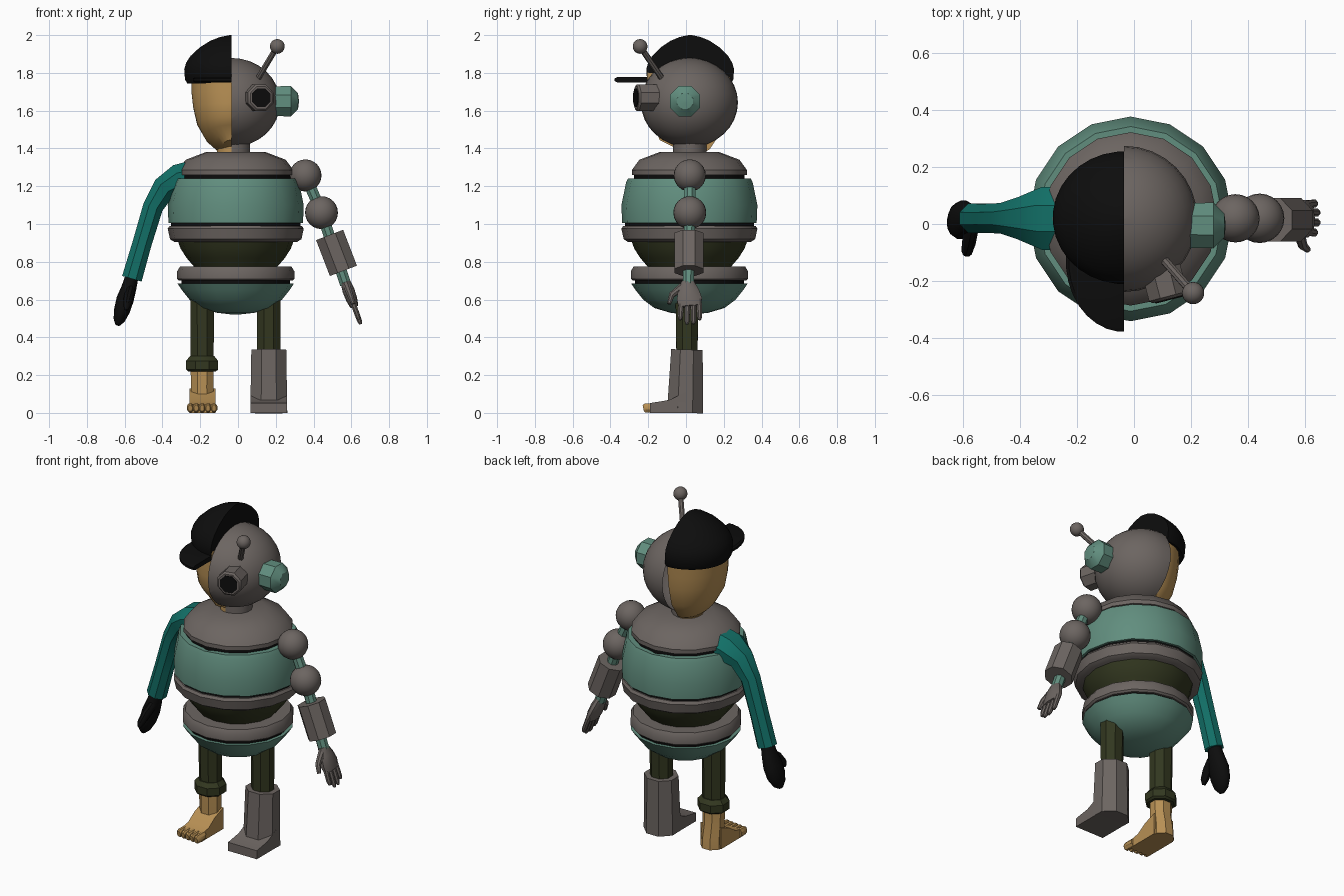
import bpy, bmesh, math
from mathutils import Vector, Matrix

if "Cube" in bpy.data.objects:
    bpy.data.objects.remove(bpy.data.objects["Cube"])


def material(name, r, g, b):
    m = bpy.data.materials.new(name)
    m.diffuse_color = (r, g, b, 1)
    m.use_nodes = True
    m.node_tree.nodes["Principled BSDF"].inputs["Base Color"].default_value = m.diffuse_color
    return m


GRAY = material("warm gray metal", .15, .13, .12)
TEAL = material("pale teal metal", .12, .27, .21)
SLEEVE = material("deep teal cloth", .006, .16, .135)
OLIVE = material("dark olive", .032, .038, .014)
SKIN = material("tan skin", .48, .28, .09)
BLACK = material("black", .004, .004, .004)
SEAM = -.035          # plane that splits the head
CX, CY = -.012, .018  # body axis


def finish(name, bm, mat, keep=0):
    """Make the object; keep=1 keeps x above the seam, -1 below it."""
    if keep:
        cut = bmesh.ops.bisect_plane(bm, geom=bm.verts[:] + bm.edges[:] + bm.faces[:],
                                     plane_co=(SEAM, 0, 0), plane_no=(keep, 0, 0), clear_inner=True)
        edges = [e for e in cut["geom_cut"] if isinstance(e, bmesh.types.BMEdge)]
        bmesh.ops.holes_fill(bm, edges=edges, sides=0)
    bmesh.ops.recalc_face_normals(bm, faces=bm.faces)
    me = bpy.data.meshes.new(name)
    bm.to_mesh(me)
    bm.free()
    me.materials.append(mat)
    me.shade_smooth()
    me.set_sharp_from_angle(angle=math.radians(35))
    ob = bpy.data.objects.new(name, me)
    bpy.context.collection.objects.link(ob)
    return ob


def tube(name, mat, rings, n=8, ref=(0, 1, 0), phase=.5, keep=0):
    """Loft elliptical rings (centre, radius along ref, other radius)."""
    bm = bmesh.new()
    pts = [Vector(r[0]) for r in rings]
    loops = []
    for i, (c, ra, rb) in enumerate(rings):
        t = (pts[min(i + 1, len(pts) - 1)] - pts[max(i - 1, 0)]).normalized()
        u = Vector(ref)
        u = (u - t * u.dot(t)).normalized()
        v = t.cross(u)
        angles = [2 * math.pi * (k + phase) / n for k in range(n)]
        loops.append([bm.verts.new(pts[i] + u * ra * math.cos(a) + v * rb * math.sin(a)) for a in angles])
    for a, b in zip(loops, loops[1:]):
        for k in range(n):
            bm.faces.new((a[k], a[(k + 1) % n], b[(k + 1) % n], b[k]))
    bm.faces.new(loops[0])
    bm.faces.new(loops[-1])
    return finish(name, bm, mat, keep)


def rod(name, mat, a, b, r, n=8, ref=(0, 1, 0)):
    return tube(name, mat, [(a, r, r), (b, r, r)], n, ref)


def ball(name, mat, c, r, keep=0, seg=24):
    bm = bmesh.new()
    bmesh.ops.create_uvsphere(bm, u_segments=seg, v_segments=seg // 2, radius=1,
                              matrix=Matrix.Translation(c) @ Matrix.Diagonal((*r, 1)))
    return finish(name, bm, mat, keep)


def lathe(name, mat, profile):
    """Body band from (height, radius) pairs."""
    return tube(name, mat, [((CX, CY, z), r, r) for z, r in profile], 16, phase=0)


def slab(name, mat, profile, x0, x1):
    """Side profile of (y, z) points, extruded along x."""
    bm = bmesh.new()
    a, b = ([bm.verts.new((x, y, z)) for y, z in profile] for x in (x0, x1))
    bm.faces.new(a)
    bm.faces.new(b)
    for k in range(len(a)):
        j = (k + 1) % len(a)
        bm.faces.new((a[k], a[j], b[j], b[k]))
    return finish(name, bm, mat)


# Barrel body, top to bottom
lathe("collar", GRAY, [(1.26, .305), (1.285, .305), (1.34, .265), (1.382, .155)])
lathe("upper_seam", BLACK, [(1.235, .293), (1.265, .293)])
lathe("chest", TEAL, [(1.232, .29), (1.242, .325), (1.22, .335), (1.1, .36), (1.005, .356)])
lathe("chest_seam", BLACK, [(.985, .342), (1.01, .342)])
lathe("chest_ring", GRAY, [(.905, .325), (.92, .348), (.975, .36), (.99, .35)])
lathe("waist", OLIVE, [(.74, .20), (.77, .217), (.82, .26), (.87, .292), (.92, .31)])
lathe("hip_ring", GRAY, [(.7, .3), (.71, .31), (.75, .31), (.775, .295)])
lathe("hip_seam", BLACK, [(.68, .288), (.705, .288)])
lathe("pelvis", TEAL, [(.522, .03), (.53, .1), (.555, .185), (.6, .245), (.65, .285), (.685, .308)])

# Split neck and head
for nm, mat, side in (("metal_neck", GRAY, 1), ("skin_neck", SKIN, -1)):
    r = .1 if side > 0 else .078
    tube(nm, mat, [((SEAM, .02, 1.36), .09, r), ((SEAM, .02, 1.46), .09, r)], 16, keep=side)
ball("metal_head", GRAY, (SEAM, .018, 1.643), (.258, .257, .236), 1, 32)
tube("face", SKIN, [((SEAM, cy, z), ry, rx) for z, rx, ry, cy in (
    (1.405, .05, .09, -.06), (1.425, .09, .125, -.05), (1.46, .14, .165, -.025), (1.53, .183, .2, -.005),
    (1.62, .204, .213, .005), (1.69, .212, .217, .01), (1.79, .214, .22, .015))], 24, keep=-1)

# Half cap with brim
tube("cap_dome", BLACK, [((SEAM, .022, z), r * .93, r) for z, r in (
    (1.745, .235), (1.765, .247), (1.82, .251), (1.855, .24), (1.89, .217), (1.935, .168),
    (1.97, .112), (1.99, .06), (2.0, .01))], 32, keep=-1)
tube("cap_brim", BLACK, [((SEAM, -.13, z), ry, rx) for z, ry, rx in (
    (1.75, .235, .195), (1.757, .25, .205), (1.77, .25, .205), (1.778, .235, .195))], 32, keep=-1)

# Eye socket
E, D = Vector((.115, -.235, 1.668)), Vector((.25, -.968, 0))
tube("eye_socket", GRAY, [(E - D * .08, .075, .075), (E + D * .02, .075, .075), (E + D * .03, .064, .064)],
     8, (0, 0, 1))
rod("eye_lens", BLACK, E + D * .025, E + D * .034, .054, 8, (0, 0, 1))

# Ear cap and antenna
tube("ear", TEAL, [((x, -.005, 1.65), r, r) for x, r in ((.19, .085), (.28, .087), (.318, .045), (.322, .01))],
     8, (0, 0, 1))
tip = (.208, -.243, 1.94)
rod("antenna_rod", GRAY, (.10, -.12, 1.76), tip, .016)
ball("antenna_tip", GRAY, tip, (.039,) * 3)

# Cloth sleeve and mitten
tube("sleeve", SLEEVE, [((-.27, .02, 1.245), .12, .09), ((-.31, .02, 1.24), .12, .085),
                        ((-.39, .02, 1.19), .08, .07), ((-.45, .02, 1.09), .058, .058),
                        ((-.51, .02, .89), .055, .055), ((-.562, .02, .71), .056, .058)])
tube("mitten", BLACK, [((-.562, .02, .72), .04, .035), ((-.578, .02, .66), .052, .04),
                       ((-.598, .018, .6), .066, .046), ((-.615, .01, .54), .066, .042),
                       ((-.63, .0, .49), .046, .03), ((-.638, -.005, .465), .015, .012)], 14)
tube("mitten_thumb", BLACK, [((-.57, -.01, .65), .03, .025), ((-.58, -.06, .61), .03, .025),
                             ((-.588, -.095, .57), .024, .02), ((-.592, -.105, .545), .01, .01)], 10)

# Jointed metal arm
S, L, W = (.357, .02, 1.257), (.442, .02, 1.06), (.57, .012, .68)
ball("shoulder_ball", GRAY, S, (.085,) * 3)
ball("elbow_ball", GRAY, L, (.087,) * 3)
rod("upper_joint", TEAL, S, L, .032)
rod("lower_joint", TEAL, L, W, .032)
rod("forearm", GRAY, (.485, .015, .942), (.558, .015, .752), .083)

# Metal hand
H = Vector((.568, 0, .695))
A = Vector((.34, 0, -.94)).normalized()
at = lambda s, y: H + A * s + Vector((0, y, 0))
tube("palm", GRAY, [(at(s, y), a, b) for s, y, a, b in (
    (0, .008, .034, .026), (.05, .012, .058, .032), (.1, .018, .07, .03), (.14, .022, .062, .022))], 10)
for i, (y, end) in enumerate(((-.03, .215), (.005, .24), (.04, .238), (.072, .215))):
    tube(f"finger_{i + 1}", GRAY, [(at(.1, y * .9 + .003), .016, .016), (at(end - .02, y), .015, .014),
                                   (at(end, y), .008, .008)], 8)
tube("thumb", GRAY, [(at(.03, -.02), .022, .02), (at(.075, -.075), .017, .017), (at(.125, -.09), .011, .012)], 8)

# Trouser legs
for nm, x, low in (("cloth_leg", -.19, .25), ("booted_leg", .163, .3)):
    tube(nm, OLIVE, [((x, .005, low), .06, .066), ((x, .005, .6), .065, .068)])
tube("trouser_cuff", OLIVE, [((-.19, .005, z), r * .95, r) for z, r in (
    (.22, .08), (.23, .092), (.275, .092), (.3, .07))])

# Metal boot
tube("boot_shaft", GRAY, [((.163, -.005, 0), .104, .106), ((.163, .005, .335), .09, .1)])
slab("boot_toe", GRAY, [(-.19, 0), (.0, 0), (.0, .11), (-.09, .068), (-.19, .052)], .066, .26)

# Bare foot
tube("ankle", SKIN, [((-.19, .015, 0), .07, .068), ((-.19, .015, .06), .065, .066),
                     ((-.19, .005, .14), .058, .064), ((-.19, .005, .25), .056, .066)])
slab("foot", SKIN, [(-.18, .0), (.03, 0), (.03, .13), (-.05, .1), (-.11, .06), (-.18, .045)], -.258, -.12)
for i in range(5):
    x = -.253 + i * .0315
    tube(f"toe_{i + 1}", SKIN, [((x, -.15, .027), .019, .026), ((x, -.2 - .004 * i, .027), .019, .026),
                                ((x, -.21 - .004 * i, .025), .012, .018)], 8, (1, 0, 0))
